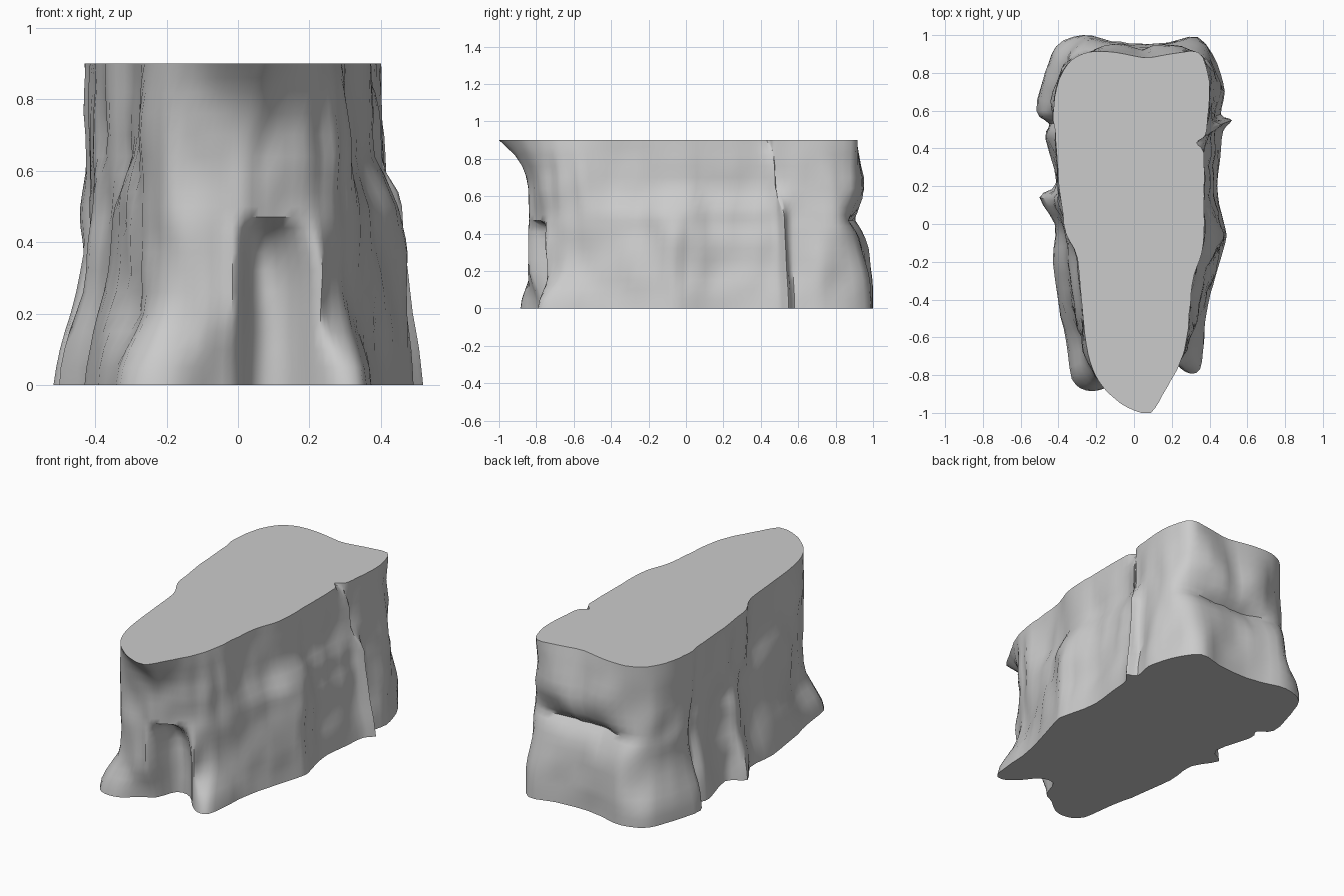
import bpy
import bmesh
from math import pi, sin
from mathutils import Vector, noise

default = bpy.data.objects.get("Cube")
if default:
    bpy.data.objects.remove(default, do_unlink=True)

# Matching outlines in hundredths, counterclockwise from the front
BASE = [(-7, -80), (0, -76), (5, -64), (14, -65), (22, -74), (29, -79), (35, -77), (37, -62),
        (38, -48), (42, -32), (46, -18), (49, -6), (46, 6), (44, 20), (46, 36), (47, 49),
        (52, 55), (46, 58), (48, 70), (44, 85), (34, 99), (18, 96), (2, 95), (-12, 97),
        (-27, 100), (-41, 94), (-47, 80), (-52, 60), (-45, 53), (-47, 45), (-41, 22), (-50, 14),
        (-42, 0), (-43, -20), (-40, -42), (-36, -62), (-33, -82), (-25, -88), (-16, -87)]
MIDDLE = [(-5, -83), (0, -83), (6, -82), (13, -79), (20, -75), (25, -71), (29, -63), (31, -55),
          (34, -42), (38, -28), (42, -15), (46, -4), (43, 6), (40, 20), (41, 36), (41, 48),
          (47, 53), (41, 57), (43, 70), (41, 81), (32, 87), (18, 86), (2, 86), (-10, 87),
          (-25, 90), (-36, 86), (-41, 75), (-43, 60), (-39, 53), (-41, 45), (-38, 20), (-42, 12),
          (-37, 0), (-35, -18), (-32, -42), (-28, -61), (-24, -75), (-19, -81), (-12, -83)]
TOP = [(-3, -97), (4, -100), (9, -100), (15, -91), (19, -84), (23, -77), (26, -69), (28, -60),
       (30, -42), (32, -27), (36, -15), (37, -2), (37, 10), (37, 24), (37, 38), (33, 43),
       (38, 47), (39, 56), (40, 68), (39, 80), (34, 91), (20, 90), (5, 88), (-10, 91),
       (-24, 91), (-35, 85), (-41, 72), (-43, 58), (-42, 50), (-41, 40), (-40, 22), (-38, 10),
       (-36, -5), (-30, -18), (-28, -42), (-25, -64), (-22, -77), (-17, -86), (-10, -93)]

HEIGHT, LEDGE = 0.9, 0.47
LEVELS = [0, 0.05, 0.1, 0.15, 0.2, 0.26, 0.32, 0.37, 0.41, 0.44, 0.47, 0.5,
          0.54, 0.59, 0.64, 0.7, 0.76, 0.82, 0.86, 0.9]
SPLITS = 3


def ease(t):
    t = max(0, min(1, t))
    return t * t * (3 - 2 * t)


def below_ledge(x, y, t):
    """How far the wall has left its base outline."""
    if y < -0.6:
        if 0.03 < x < 0.24:
            # Hollow under a slanting overhang
            return t ** (10 - x * 30)
        # Low spreading feet
        return ease(t * 1.9)
    if y > 0.93 and x > -0.3:
        return t ** (1.8 if x > 0.25 else 4)
    return t if x > 0 else ease(t * 1.25)


def above_ledge(base, top, t):
    """How far the wall has reached its top outline."""
    if base.y < -0.6:
        # The front tip flares out only near the top
        return t ** 3.3
    notch = top.x > 0 and 0.42 < top.y < 0.45
    return t ** 6 if notch else ease(t * 2)


def control_ring(z):
    ring = []
    for low, mid, high in zip(BASE, MIDDLE, TOP):
        a, b, c = (Vector(p) / 100 for p in (low, mid, high))
        if z <= LEDGE:
            ring.append(a.lerp(b, below_ledge(a.x, a.y, z / LEDGE)))
        else:
            rise = (z - LEDGE) / (HEIGHT - LEDGE)
            point = b.lerp(c, above_ledge(a, c, rise))
            if a.y > 0.93 and -0.2 < a.x < 0.3:
                # Craggy bulge above the undercut at the back
                point.y += 0.05 * sin(pi * rise ** 0.6)
            ring.append(point)
    return ring


def smooth_ring(ring):
    """Round the outline with a closed Catmull-Rom spline."""
    points = []
    count = len(ring)
    for i in range(count):
        p, q, r, s = (ring[(i + k) % count] for k in (-1, 0, 1, 2))
        for step in range(SPLITS):
            t = step / SPLITS
            points.append(0.5 * (2 * q + (r - p) * t + (2 * p - 5 * q + 4 * r - s) * t ** 2
                                 + (3 * q - p - 3 * r + s) * t ** 3))
    return points


def weathered(point, z):
    """Push the wall in and out with upright ridges and broader lumps."""
    ridges = noise.noise(Vector((point.x * 14, point.y * 14, z * 3)))
    lumps = noise.noise(Vector((point.x * 5, point.y * 5, z * 7)))
    fade = 0.25 + 0.75 * min(1, (HEIGHT - z) / 0.2, z / 0.15)
    side = Vector((point.x, point.y * 0.3)).normalized()
    return point + side * (ridges * 0.018 + lumps * 0.014) * fade


# Rock wall, flat top and flat underside
bm = bmesh.new()
rows = []
for z in LEVELS:
    ring = [weathered(p, z) for p in smooth_ring(control_ring(z))]
    rows.append([bm.verts.new((p.x, max(-1, min(1, p.y)), z)) for p in ring])
for lower, upper in zip(rows, rows[1:]):
    for i in range(len(lower)):
        j = (i + 1) % len(lower)
        bm.faces.new((lower[i], lower[j], upper[j], upper[i]))
caps = [bm.faces.new(rows[-1]), bm.faces.new(rows[0][::-1])]
bmesh.ops.triangulate(bm, faces=caps)
bmesh.ops.recalc_face_normals(bm, faces=bm.faces)
mesh = bpy.data.meshes.new("cliff_rock")
bm.to_mesh(mesh)
bm.free()

# Plain stone colour
stone = bpy.data.materials.new("stone_grey")
stone.use_nodes = True
colour = (0.6, 0.6, 0.6, 1)
stone.diffuse_color = colour
stone.node_tree.nodes["Principled BSDF"].inputs["Base Color"].default_value = colour
mesh.materials.append(stone)

rock = bpy.data.objects.new("cliff_rock", mesh)
bpy.context.collection.objects.link(rock)
bpy.context.view_layer.objects.active = rock
rock.select_set(True)
bpy.ops.object.shade_smooth_by_angle(angle=0.85)
